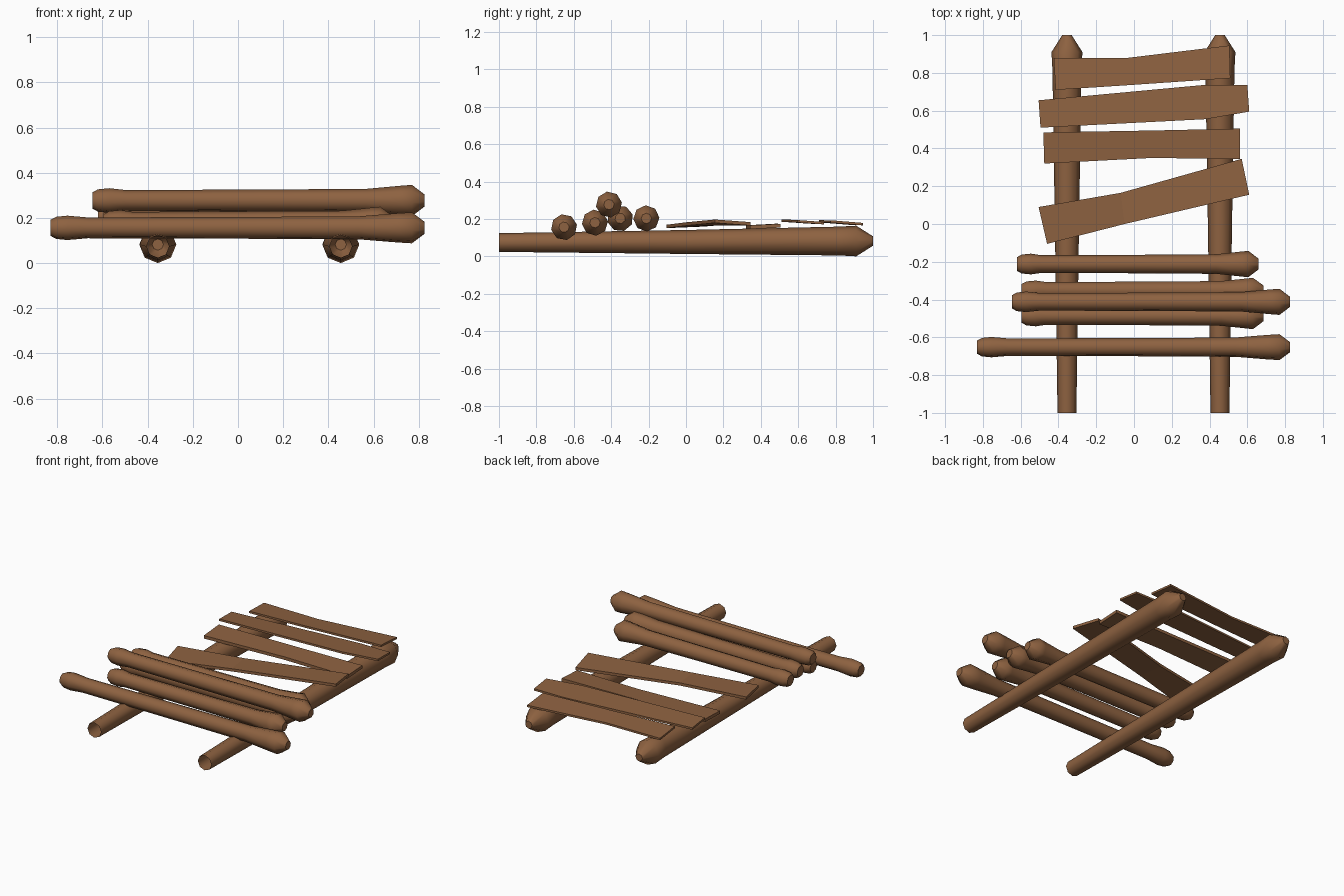
import bpy, bmesh, math
from mathutils import Vector

if "Cube" in bpy.data.objects:
    bpy.data.objects.remove(bpy.data.objects["Cube"])

wood = bpy.data.materials.new("brown_wood")
wood.diffuse_color = (0.27, 0.122, 0.052, 1)
wood.use_nodes = True
wood.node_tree.nodes["Principled BSDF"].inputs["Base Color"].default_value = wood.diffuse_color
SIDES = 8


def finish(name, bm, smooth=0):
    bmesh.ops.recalc_face_normals(bm, faces=bm.faces[:])
    me = bpy.data.meshes.new(name)
    bm.to_mesh(me)
    bm.free()
    me.materials.append(wood)
    ob = bpy.data.objects.new(name, me)
    bpy.context.collection.objects.link(ob)
    if smooth:
        bpy.context.view_layer.objects.active = ob
        ob.select_set(True)
        bpy.ops.object.shade_smooth_by_angle(angle=math.radians(smooth))
        ob.select_set(False)
    return ob


def log(name, rings, along, phase=0.0, cap_start=True):
    """Octagonal log; rings = (centre, radius), along = 'X' or 'Y'."""
    bm = bmesh.new()
    loops = []
    for c, r in rings:
        loop = []
        for i in range(SIDES):
            a = phase + math.tau * i / SIDES
            u, v = r * math.cos(a), r * math.sin(a)
            off = Vector((0, u, v)) if along == 'X' else Vector((u, 0, v))
            loop.append(bm.verts.new(Vector(c) + off))
        loops.append(loop)
    for a, b in zip(loops, loops[1:]):
        for i in range(SIDES):
            j = (i + 1) % SIDES
            bm.faces.new((a[i], a[j], b[j], b[i]))
    bm.faces.new(loops[-1])
    if cap_start:
        bm.faces.new(loops[0])
    return finish(name, bm, 47)


# side rails: tapered, open at the front, pointed at the back
for name, x in (("left_rail", -0.355), ("right_rail", 0.455)):
    log(name, [((x, -1, 0.074), 0.05), ((x, 0, 0.077), 0.064),
               ((x, 0.82, 0.082), 0.077), ((x, 0.91, 0.082), 0.082),
               ((x, 1, 0.082), 0.025)], 'Y', 0, False)

# cross logs: thin shaft with knobbed ends (left x, right x, y, z, twist)
for name, x0, x1, y, z, ph in (
        ("front_log", -0.83, 0.825, -0.652, 0.156, 0.2),
        ("top_log", -0.645, 0.825, -0.412, 0.277, 0.15),
        ("lower_log_front", -0.595, 0.685, -0.487, 0.18, 0.1),
        ("lower_log_back", -0.595, 0.685, -0.352, 0.203, 0.3),
        ("back_log", -0.62, 0.66, -0.212, 0.203, 0.05)):
    s = (x1 - x0) / 1.655
    prof = [(x0, 0.036), (x0 + 0.025, 0.05), (x0 + 0.075, 0.055),
            (x0 + 0.165 * s, 0.047), ((x0 + x1) / 2, 0.049),
            (x1 - 0.29 * s, 0.052), (x1 - 0.12 * s, 0.066),
            (x1 - 0.055, 0.070), (x1, 0.028)]
    log(name, [((x, y, z), r) for x, r in prof], 'X', ph)


def plank(name, stations, t=0.013):
    """Bent board; each station = back (x, y, z), front (x, y, z) of its top."""
    bm = bmesh.new()
    rows = []
    for b, f in stations:
        b, f, d = Vector(b), Vector(f), Vector((0, 0, t))
        rows.append([bm.verts.new(p) for p in (b, f, f - d, b - d)])
    for p, q in zip(rows, rows[1:]):
        for i in range(4):
            j = (i + 1) % 4
            bm.faces.new((p[i], p[j], q[j], q[i]))
    bm.faces.new(rows[0])
    bm.faces.new(rows[-1])
    finish(name, bm)


# deck planks, left to right
plank("plank_back", [((-0.425, 0.88, 0.183), (-0.415, 0.71, 0.195)),
                     ((-0.03, 0.88, 0.181), (-0.03, 0.735, 0.193)),
                     ((0.505, 0.945, 0.179), (0.51, 0.772, 0.193))])
plank("plank_second", [((-0.505, 0.655, 0.188), (-0.495, 0.51, 0.198)),
                       ((0.38, 0.737, 0.184), (0.38, 0.555, 0.196)),
                       ((0.60, 0.737, 0.184), (0.61, 0.595, 0.194))])
plank("plank_third", [((-0.48, 0.485, 0.175), (-0.475, 0.32, 0.166)),
                      ((0.1, 0.495, 0.174), (0.1, 0.35, 0.166)),
                      ((0.56, 0.505, 0.174), (0.56, 0.343, 0.166))], 0.02)
plank("plank_front", [((-0.505, 0.09, 0.177), (-0.46, -0.105, 0.169)),
                      ((-0.07, 0.165, 0.183), (-0.05, 0.0, 0.182)),
                      ((0.57, 0.345, 0.183), (0.61, 0.155, 0.197))], 0.018)
